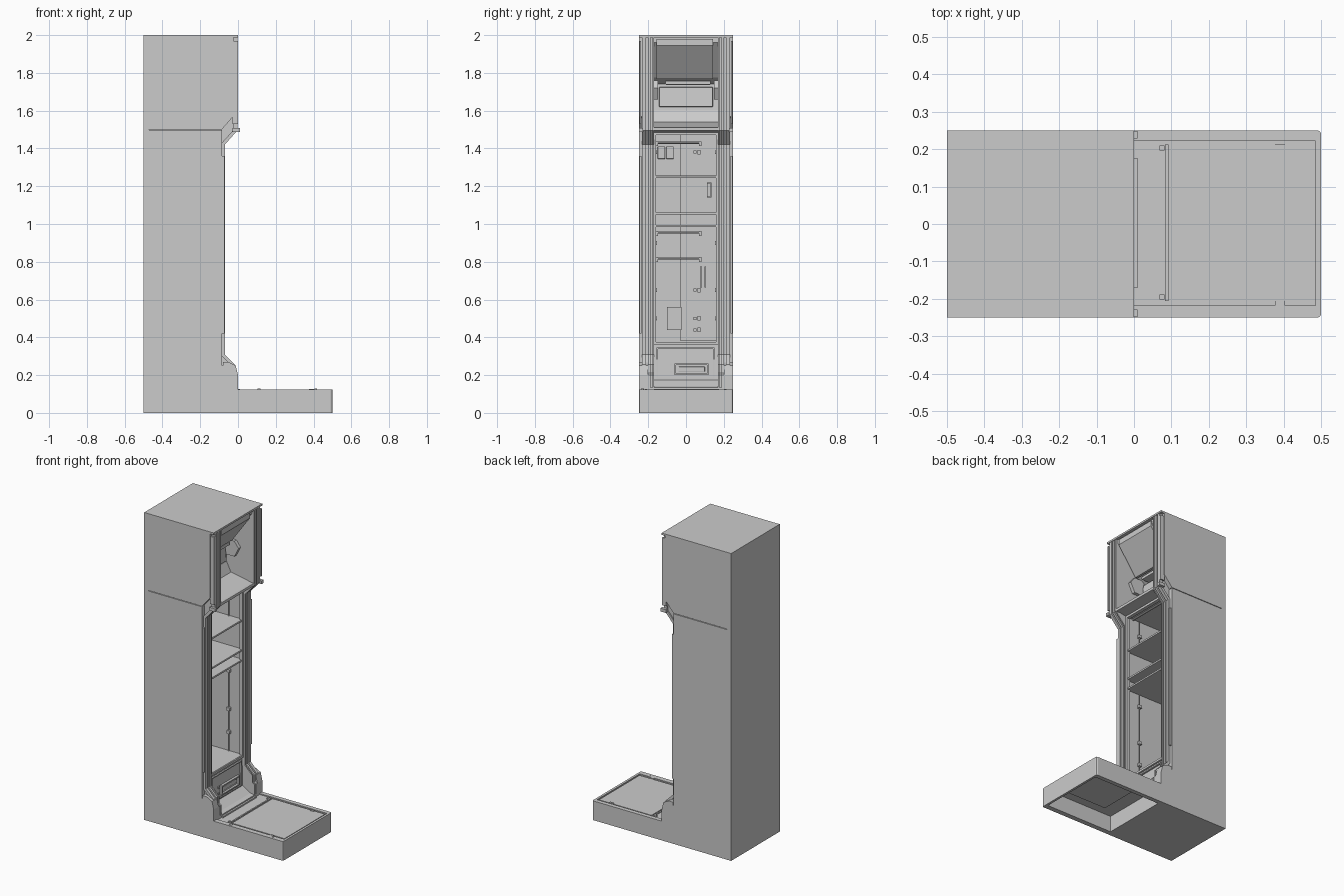
import bpy, bmesh
from mathutils import Matrix, Vector

if "Cube" in bpy.data.objects:
    bpy.data.objects.remove(bpy.data.objects["Cube"])


def prism(name, pts, a, b, axis='y', bevel=0.0):
    """Extrude a profile: (x,z) along y, or (x,y) along z."""
    put = (lambda p, t: (p[0], t, p[1])) if axis == 'y' else (lambda p, t: (p[0], p[1], t))
    bm = bmesh.new()
    lo = [bm.verts.new(put(p, a)) for p in pts]
    hi = [bm.verts.new(put(p, b)) for p in pts]
    n = len(pts)
    bm.faces.new(lo)
    bm.faces.new(hi)
    for i in range(n):
        j = (i + 1) % n
        bm.faces.new((lo[i], lo[j], hi[j], hi[i]))
    bmesh.ops.recalc_face_normals(bm, faces=bm.faces)
    me = bpy.data.meshes.new(name)
    bm.to_mesh(me)
    bm.free()
    ob = bpy.data.objects.new(name, me)
    bpy.context.collection.objects.link(ob)
    if bevel:
        m = ob.modifiers.new("bevel", 'BEVEL')
        m.width, m.segments = bevel, 2
    return ob


def box(name, x, y, z, bevel=0.0):
    return prism(name, [(x[0], z[0]), (x[1], z[0]), (x[1], z[1]), (x[0], z[1])], y[0], y[1], bevel=bevel)


def mirrored(name, pts, a, b):
    for side, s in (("left", -1), ("right", 1)):
        prism(f"{side}_{name}", pts, s * a, s * b)


def strip(path, w):
    """Thin band profile following a front-edge path."""
    return path + [(x - w, z) for x, z in reversed(path)]


def rod(name, p, q, r=0.004):
    p, q = Vector(p), Vector(q)
    bm = bmesh.new()
    bmesh.ops.create_cone(bm, cap_ends=True, segments=10, radius1=r, radius2=r, depth=(q - p).length)
    rot = (q - p).to_track_quat('Z', 'Y').to_matrix().to_4x4()
    bmesh.ops.transform(bm, matrix=Matrix.Translation((p + q) / 2) @ rot, verts=bm.verts)
    me = bpy.data.meshes.new(name)
    bm.to_mesh(me)
    bm.free()
    bpy.context.collection.objects.link(bpy.data.objects.new(name, me))


# Outer side panels: lower column and flared upper hood, split by a seam
mirrored("lower_side_panel", [(-.5, 0), (0, 0), (0, .2), (-.017, .2), (-.017, .25),
                              (-.085, .25), (-.085, 1.497), (-.5, 1.497)], .222, .25)
mirrored("upper_side_panel", [(-.5, 1.501), (-.085, 1.501), (-.025, 1.57), (-.025, 1.99), (-.5, 1.99)], .222, .25)

# Inner side walls with the stepped front edge
edge = [(0, .13), (0, .2), (-.015, .21), (-.015, .255), (-.07, .31), (-.07, 1.42), (-.003, 1.495), (-.003, 1.99)]
recess = [(x - .018, z) for x, z in edge]
mirrored("inner_wall", [(-.49, .01)] + [(-.018, .01)] + recess + [(-.49, 1.99)], .17, .224)
for y0, y1 in ((.17, .178), (.187, .202), (.212, .232)):
    mirrored("edge_trim", strip(edge, .024), y0, y1)
mirrored("door_track", strip([(-.072, .42), (-.072, 1.36)], .02), .236, .246)
mirrored("upper_track", strip([(0, 1.53), (0, 1.97)], .03), .238, .247)
mirrored("foot_block", [(-.08, .13), (0, .13), (0, .2), (-.012, .25), (-.05, .27), (-.08, .27)], .2, .25)
mirrored("hinge_block", [(-.03, 1.487), (.01, 1.487), (.01, 1.508), (-.03, 1.508)], .228, .249)

# Back, bottom and roof
box("back_panel", (-.5, -.47), (-.25, .25), (0, 1.99))
box("bottom_plate", (-.5, 0), (-.25, .25), (0, .012))
box("roof_plate", (-.5, 0), (-.25, .25), (1.988, 2))

# Lower cabinet front with drawer
prism("lower_cabinet", [(-.48, .005), (0, .005), (0, .135), (-.03, .14), (-.085, .175), (-.09, .36), (-.48, .36)], -.172, .172)
box("front_kick_plate", (-.02, 0), (-.25, .25), (0, .135))


def frame(name, x, y, z, w):
    box(name + "_bottom", x, y, (z[0], z[0] + w))
    box(name + "_top", x, y, (z[1] - w, z[1]))
    box(name + "_side_a", x, (y[0], y[0] + w), (z[0] + w, z[1] - w))
    box(name + "_side_b", x, (y[1] - w, y[1]), (z[0] + w, z[1] - w))


frame("drawer_surround", (-.095, -.08), (-.155, .15), (.18, .345), .007)
frame("drawer_handle_frame", (-.095, -.072), (-.06, .12), (.2, .262), .008)
box("drawer_handle", (-.095, -.08), (-.04, .1), (.218, .245), .004)
for i, z in enumerate((.21, .25)):
    box(f"drawer_indicator_{i}", (-.095, -.08), (-.085, -.072), (z, z + .012))

# Compartment frame and shelves
frame("compartment_frame", (-.1, -.078), (-.172, .172), (.36, 1.485), .014)
for i, z in enumerate((.37, .99, 1.056, 1.25)):
    box(f"shelf_{i}", (-.475, -.085), (-.17, .17), (z - .006, z + .006), .002)
box("back_liner", (-.475, -.462), (-.03, .168), (.38, 1.48))

# Hanging rails, poles and clips inside the compartment
for i, z in enumerate((1.43, .955, .817)):
    rod(f"cross_rail_{i}", (-.4, -.165, z), (-.4, .08, z), .006)
    for y in (-.155, .075):
        box(f"rail_bracket_{i}", (-.465, -.392), (y - .006, y + .006), (z - .018, z + .008))
for side, s in (("left", -1), ("right", 1)):
    rod(f"{side}_pole", (-.18, s * .163, .376), (-.18, s * .163, .984))
    rod(f"{side}_upper_pole", (-.18, s * .163, 1.256), (-.18, s * .163, 1.48))
    for z in (.5, .65, .9, 1.38):
        box(f"{side}_pole_clip", (-.192, -.168), tuple(sorted((s * .154, s * .172))), (z - .01, z + .01), .002)
for z in (.44, .5, .65, 1.38):
    box("wall_clip", (-.465, -.45), (.04, .055), (z - .008, z + .008))
    box("wall_clip_pin", (-.465, -.445), (.06, .078), (z - .012, z + .012))
for y, z in ((.075, .72), (.098, .72)):
    box("wall_slot_bar", (-.465, -.45), (y, y + .009), (z - .055, z + .055))
for y in (-.15, -.105):
    box("vent_grille", (-.475, -.455), (y, y + .04), (1.345, 1.41), .003)
frame("switch_frame", (-.465, -.452), (.11, .135), (1.14, 1.22), .005)
box("storage_box", (-.475, -.44), (-.1, -.025), (.44, .56))

# Upper hood: ledge, screen recess and sloping overhang
prism("hood_insert", [(-.48, 1.485), (-.085, 1.485), (-.02, 1.497), (-.02, 1.512), (-.17, 1.54), (-.2, 1.6),
                      (-.21, 1.74), (-.16, 1.775), (-.02, 1.96), (-.02, 1.99), (-.48, 1.99)], -.172, .172)
prism("screen", [(-.21, 1.62), (-.18, 1.62), (-.19, 1.725), (-.22, 1.725)], -.142, .142, bevel=.004)
slot = prism("light_bar", [(-.22, 1.737), (-.15, 1.737), (-.15, 1.757), (-.22, 1.76)], -.11, .13, bevel=.004)
slot.rotation_euler.x = 0
prism("overhang_panel", [(-.155, 1.768), (-.14, 1.768), (-.012, 1.945), (-.012, 1.98), (-.03, 1.98)], -.155, .142)
mirrored("hood_bracket", [(-.2, 1.66), (-.13, 1.66), (-.1, 1.72), (-.13, 1.76), (-.2, 1.76)], .148, .172)
box("ledge_lip", (-.03, -.004), (-.18, .18), (1.493, 1.512), .003)
for x in (-.13, -.1):
    rod("header_rail", (x, -.165, 1.478), (x, .165, 1.478), .006)

# Platform: open-bottomed tray with raised rim and chamfered outer corners
c = .01
prism("platform_rim", [(0, -.25), (.5 - c, -.25), (.497, -.247), (.5, -.25 + c), (.5, .25 - c), (.497, .247), (.5 - c, .25),
                       (0, .25), (0, .222), (.485, .222), (.485, -.217), (0, -.217)], 0, .125, 'z')
box("platform_deck", (0, .487), (-.22, .225), (.105, .118))
box("platform_pad", (.1, .478), (-.205, .212), (.115, .122))
box("platform_under_panel", (.1, .43), (-.15, .15), (.095, .107))
box("front_seam_bar", (.083, .092), (-.205, .212), (.115, .124))
box("threshold_strip", (0, .011), (-.17, .175), (.115, .127))
for y in (-.212, .208):
    box("pad_clip", (.377, .403), (y - .006, y + .006), (.115, .126))
for y in (-.195, .203):
    box("threshold_stud", (.068, .082), (y - .007, y + .007), (.115, .125))
box("platform_button", (.102, .12), (-.239, -.222), (.12, .128))
prism("platform_arrow", [(.405, -.231), (.417, -.238), (.417, -.224)], .12, .128, 'z')
